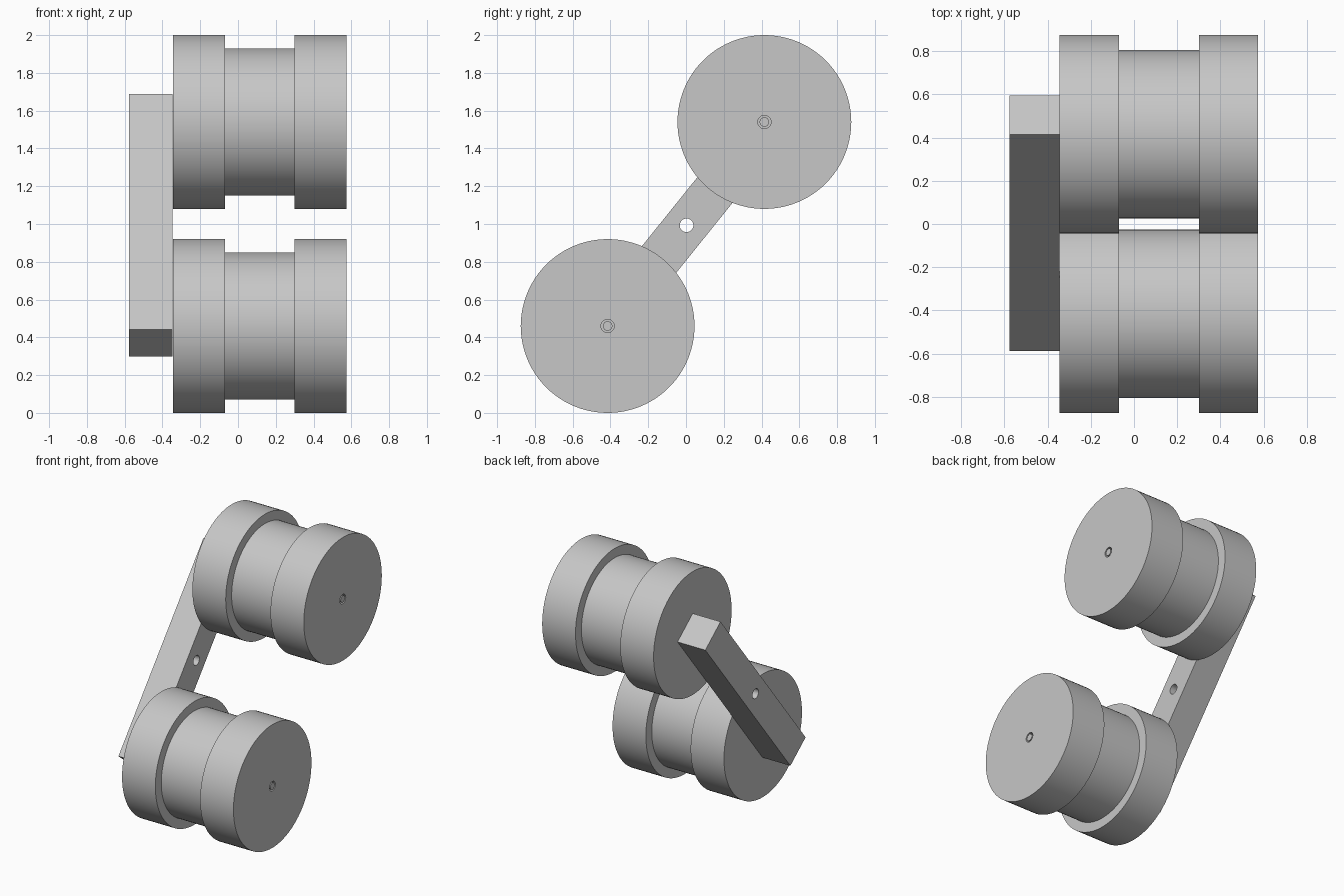
import bpy, bmesh, math
from mathutils import Matrix, Vector

default_cube = bpy.data.objects.get("Cube")
if default_cube:
    bpy.data.objects.remove(default_cube, do_unlink=True)

grey = bpy.data.materials.new("light grey")
grey.use_nodes = True
grey.diffuse_color = (0.57, 0.57, 0.57, 1)
grey.node_tree.nodes["Principled BSDF"].inputs["Base Color"].default_value = grey.diffuse_color


def make_object(name, bm, location):
    bmesh.ops.recalc_face_normals(bm, faces=bm.faces)
    mesh = bpy.data.meshes.new(name)
    bm.to_mesh(mesh)
    bm.free()
    mesh.materials.append(grey)
    obj = bpy.data.objects.new(name, mesh)
    obj.location = location
    bpy.context.collection.objects.link(obj)
    return obj


def smooth(obj):
    bpy.ops.object.select_all(action="DESELECT")
    obj.select_set(True)
    bpy.context.view_layer.objects.active = obj
    bpy.ops.object.shade_smooth_by_angle(angle=math.radians(30))


# Grooved roller: (x, radius) profile turned around the x axis,
# with a thin ring gap around the axle end
PROFILE = [(-0.345, 0), (-0.345, 0.46), (-0.07, 0.46), (-0.07, 0.39),
           (0.30, 0.39), (0.30, 0.46), (0.575, 0.46), (0.575, 0.035),
           (0.53, 0.035), (0.53, 0.025), (0.575, 0.025), (0.575, 0)]


def make_roller(name, y, z):
    bm = bmesh.new()
    verts = [bm.verts.new((x, 0, r)) for x, r in PROFILE]
    edges = [bm.edges.new(pair) for pair in zip(verts, verts[1:])]
    bmesh.ops.spin(bm, geom=verts + edges, cent=(0, 0, 0), axis=(1, 0, 0),
                   angle=math.tau, steps=96)
    bmesh.ops.remove_doubles(bm, verts=bm.verts, dist=1e-4)
    smooth(make_object(name, bm, (0, y, z)))


make_roller("upper_roller", 0.415, 1.54)
make_roller("lower_roller", -0.415, 0.46)

# Square link bar, tilted between the rollers
BAR_CENTRE = Vector((-0.461, 0.003, 0.993))
bm = bmesh.new()
bmesh.ops.create_cube(bm, size=1)
bmesh.ops.scale(bm, vec=(0.23, 0.23, 1.6), verts=bm.verts)
bmesh.ops.rotate(bm, verts=bm.verts, cent=(0, 0, 0),
                 matrix=Matrix.Rotation(-math.atan2(0.627, 0.779), 3, "X"))
bar = make_object("link_bar", bm, BAR_CENTRE)

# Pivot hole through the middle of the bar
bm = bmesh.new()
bmesh.ops.create_cone(bm, cap_ends=True, segments=48, radius1=0.036,
                      radius2=0.036, depth=0.5,
                      matrix=Matrix.Rotation(math.pi / 2, 4, "Y"))
cutter = make_object("pivot_hole_cutter", bm, BAR_CENTRE)
cutter.hide_render = True

cut = bar.modifiers.new("pivot_hole", "BOOLEAN")
cut.operation = "DIFFERENCE"
cut.solver = "EXACT"
cut.object = cutter
bpy.ops.object.select_all(action="DESELECT")
bar.select_set(True)
bpy.context.view_layer.objects.active = bar
bpy.ops.object.modifier_apply(modifier=cut.name)
bpy.data.objects.remove(cutter, do_unlink=True)
smooth(bar)
